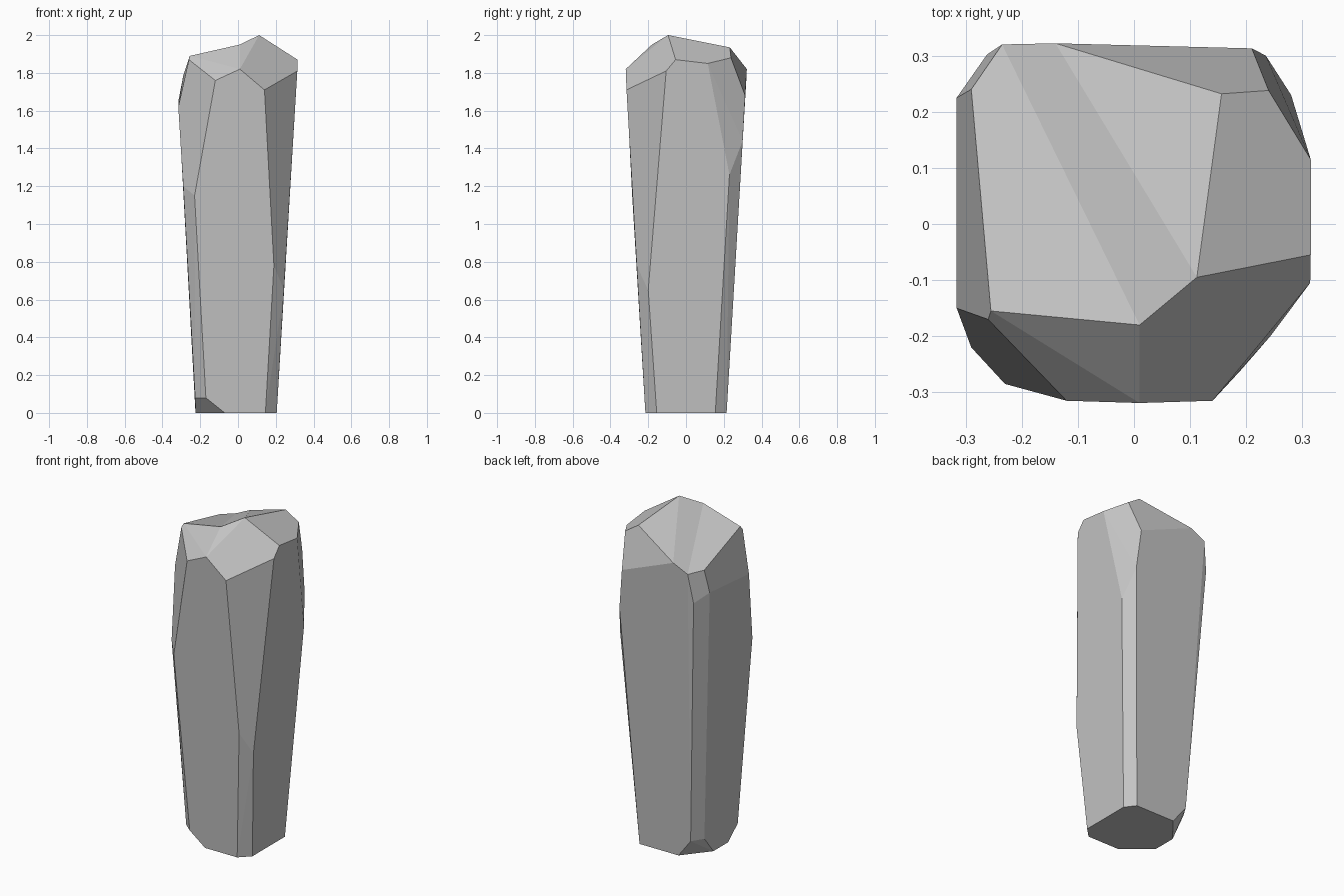
import bpy
import bmesh
import math

default_cube = bpy.data.objects.get("Cube")
if default_cube:
    bpy.data.objects.remove(default_cube, do_unlink=True)

# Stone material
stone = bpy.data.materials.new("grey stone")
stone.use_nodes = True
stone_colour = (0.55, 0.55, 0.55, 1.0)
stone.diffuse_color = stone_colour
shader = next(n for n in stone.node_tree.nodes if n.type == "BSDF_PRINCIPLED")
shader.inputs["Base Color"].default_value = stone_colour
shader.inputs["Roughness"].default_value = 0.9

# Corners of the sloping crown, in order around its edge
crown = [
    (-.255, -.155, 1.89), (.01, -.18, 1.95), (.112, -.095, 2),
    (.156, .232, 1.935), (-.14, .322, 1.82), (-.235, .32, 1.775),
    (-.29, .24, 1.785),
]

# Chipped shoulder below the crown
shoulder = [
    (-.26, -.17, 1.87), (-.12, -.315, 1.76), (.01, -.319, 1.82),
    (.14, -.315, 1.71), (.314, -.105, 1.81), (.315, -.055, 1.87),
    (.315, .115, 1.85), (.24, .238, 1.88), (.21, .313, 1.68),
    (-.316, .225, 1.65), (-.316, -.15, 1.62),
]

# Ends of the bevels on the four upright corners
bevels = [
    (-.23, -.285, 1.15), (-.29, -.22, 1.2),
    (.19, -.261, .78), (.243, -.2, .65),
    (.235, .3, 1.44), (.28, .23, 1.26),
    (-.262, .302, 1.6), (-.311, .215, 1.53),
]

# Flat foot with two chopped corners
foot = [
    (.145, -.215, 0), (.205, -.155, 0), (.205, .155, 0), (.16, .215, 0),
    (-.1, .215, 0), (-.225, .06, 0), (-.225, -.08, 0), (-.07, -.215, 0),
    (-.17, -.218, .08), (-.227, -.17, .08),
    (-.185, .22, .11), (-.228, .15, .11),
]


def add_points(bm, points):
    return [bm.verts.new(p) for p in points]


# Wrap the body around all the corner points
bm = bmesh.new()
crown_verts = add_points(bm, crown)
for group in (shoulder, bevels, foot):
    add_points(bm, group)
wrapped = bmesh.ops.convex_hull(bm, input=bm.verts[:], use_existing_faces=False)
loose = [v for v in bm.verts if not v.link_faces and v not in crown_verts]
bmesh.ops.delete(bm, geom=loose, context="VERTS")

# Replace the crown by three facets with a shallow crease between them
crown_set = set(crown_verts)
old_top = [f for f in bm.faces if all(v in crown_set for v in f.verts)]
bmesh.ops.delete(bm, geom=old_top, context="FACES_ONLY")
inner = [e for e in bm.edges if not e.link_faces]
bmesh.ops.delete(bm, geom=inner, context="EDGES")
west, south, peak, east, north, north_west, west_corner = crown_verts
for facet in ((west, south, north_west, west_corner),
              (south, peak, north, north_west),
              (peak, east, north)):
    bm.faces.new(facet)

# Close any gap, then merge nearly flat neighbours into clean facets
open_edges = [e for e in bm.edges if e.is_boundary]
if open_edges:
    bmesh.ops.holes_fill(bm, edges=open_edges, sides=0)
bmesh.ops.dissolve_limit(bm, angle_limit=math.radians(3),
                         verts=bm.verts[:], edges=bm.edges[:])
bmesh.ops.recalc_face_normals(bm, faces=bm.faces[:])

mesh = bpy.data.meshes.new("stone_pillar")
bm.to_mesh(mesh)
bm.free()
mesh.materials.append(stone)
for polygon in mesh.polygons:
    polygon.use_smooth = False
pillar = bpy.data.objects.new("stone_pillar", mesh)
bpy.context.collection.objects.link(pillar)
